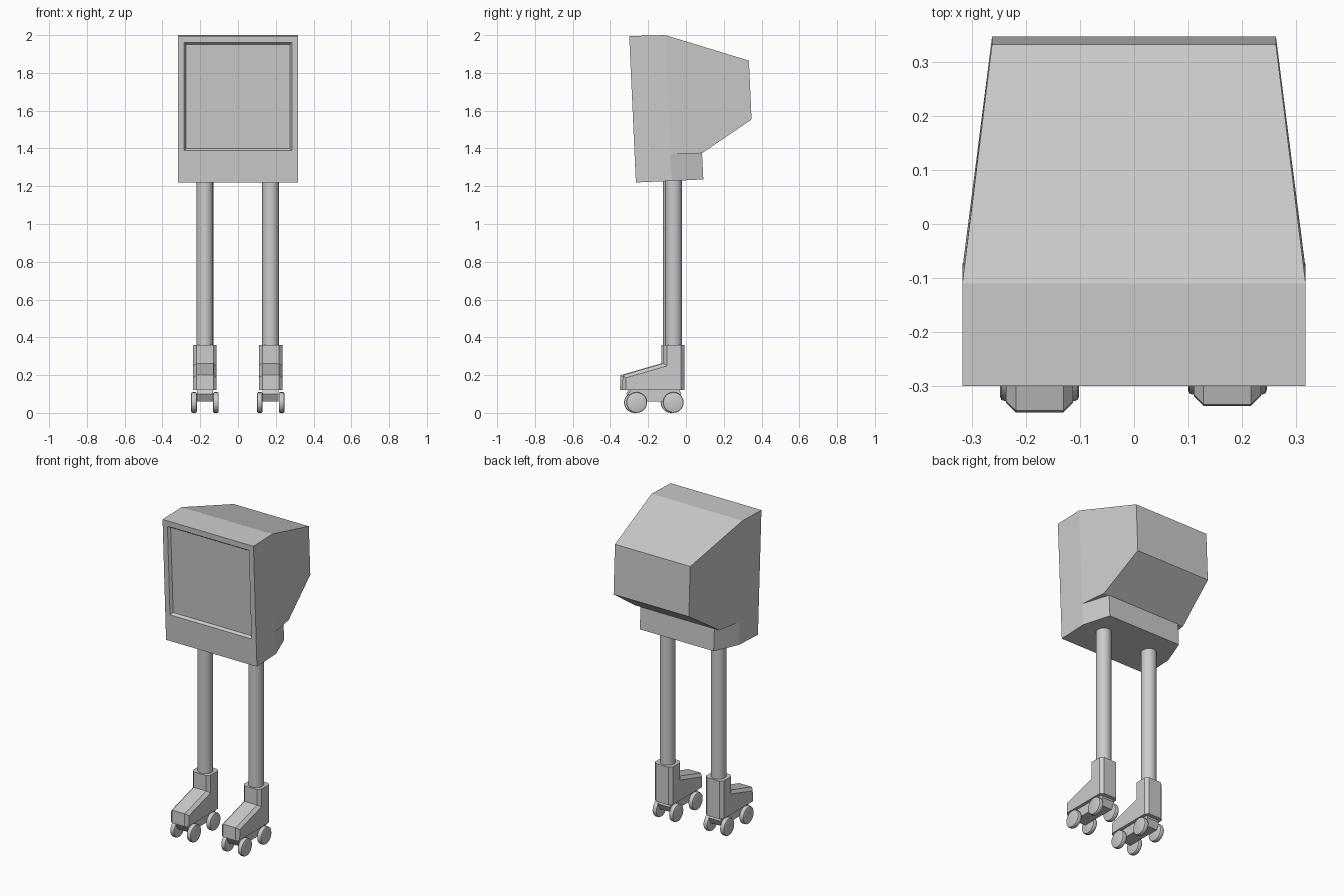
import bpy, bmesh, math
from mathutils import Vector

if "Cube" in bpy.data.objects:
    bpy.data.objects.remove(bpy.data.objects["Cube"])

grey = bpy.data.materials.new("plain grey")
grey.diffuse_color = (0.6, 0.6, 0.6, 1)
grey.use_nodes = True
grey.node_tree.nodes["Principled BSDF"].inputs["Base Color"].default_value = grey.diffuse_color


def finish(bm, name, smooth=False):
    bmesh.ops.recalc_face_normals(bm, faces=bm.faces)
    me = bpy.data.meshes.new(name)
    bm.to_mesh(me)
    bm.free()
    ob = bpy.data.objects.new(name, me)
    bpy.context.collection.objects.link(ob)
    me.materials.append(grey)
    if smooth:
        bpy.ops.object.select_all(action='DESELECT')
        ob.select_set(True)
        bpy.context.view_layer.objects.active = ob
        bpy.ops.object.shade_smooth_by_angle(angle=math.radians(35))
    return ob


def prism(bm, profile, x, half):
    """Extrude a (y, z) profile across x."""
    a = [bm.verts.new((x - half, y, z)) for y, z in profile]
    b = [bm.verts.new((x + half, y, z)) for y, z in profile]
    bm.faces.new(a)
    bm.faces.new(b[::-1])
    n = len(profile)
    for i in range(n):
        bm.faces.new((a[i], b[i], b[(i + 1) % n], a[(i + 1) % n]))


# Television cabinet: half outline points (half width, y, z), mirrored in x
P = {
    "front_top": (0.318, -0.30, 1.995), "front_low": (0.318, -0.265, 1.22),
    "mid_top": (0.318, -0.11, 2.0), "mid_neck": (0.318, -0.083, 1.37),
    "mid_low": (0.318, -0.075, 1.228),
    "back_top": (0.263, 0.333, 1.865), "back_low": (0.263, 0.347, 1.553),
    "neck": (0.295, 0.085, 1.375),
    "base_top": (0.258, 0.085, 1.375), "base_low": (0.258, 0.092, 1.236),
}
bm = bmesh.new()
R = {k: bm.verts.new(p) for k, p in P.items()}
L = {k: bm.verts.new((-p[0], p[1], p[2])) for k, p in P.items()}
sides = [("front_top", "front_low", "mid_low", "mid_neck", "mid_top"),
         ("mid_top", "mid_neck", "neck", "back_low", "back_top"),
         ("mid_neck", "mid_low", "base_low", "base_top"),
         ("mid_neck", "base_top", "neck")]
for s in sides:
    bm.faces.new([R[k] for k in s])
    bm.faces.new([L[k] for k in reversed(s)])
strips = [("front_top", "mid_top"), ("mid_top", "back_top"),
          ("back_top", "back_low"), ("base_top", "base_low"),
          ("base_low", "mid_low"), ("mid_low", "front_low")]
for a, b in strips:
    bm.faces.new((L[a], R[a], R[b], L[b]))
bm.faces.new((L["back_low"], R["back_low"], R["neck"], R["base_top"],
              L["base_top"], L["neck"]))

# Front panel: a frame around the screen opening, then the sunken screen
top, low = Vector(P["front_top"]), Vector(P["front_low"])


def screen_ring(half, z_low, z_top, depth):
    ring = []
    for x, z in ((-half, z_low), (half, z_low), (half, z_top), (-half, z_top)):
        y = low.y + (top.y - low.y) * (z - low.z) / (top.z - low.z) + depth
        ring.append(bm.verts.new((x, y, z)))
    return ring


rings = [[L["front_low"], R["front_low"], R["front_top"], L["front_top"]],
         screen_ring(0.285, 1.39, 1.96, 0),
         screen_ring(0.274, 1.401, 1.949, 0.016)]
for outer, inner in zip(rings, rings[1:]):
    for i in range(4):
        j = (i + 1) % 4
        bm.faces.new((outer[i], outer[j], inner[j], inner[i]))
bm.faces.new(rings[-1])
finish(bm, "television_cabinet")


def cylinder(name, radius, length, centre, along_x=False, sides=16, bevel=0):
    bm = bmesh.new()
    bmesh.ops.create_cone(bm, cap_ends=True, segments=sides, radius1=radius,
                          radius2=radius, depth=length)
    if bevel:
        rims = [e for e in bm.edges if abs(e.verts[0].co.z - e.verts[1].co.z) < 1e-5]
        bmesh.ops.bevel(bm, geom=rims, offset=bevel, segments=2, profile=0.5,
                        affect='EDGES')
    for v in bm.verts:
        x, y, z = v.co
        v.co = Vector(centre) + (Vector((z, x, y)) if along_x else Vector((x, y, z)))
    return finish(bm, name, True)


BOOT = [(-0.015, 0.12), (-0.015, 0.36), (-0.125, 0.36), (-0.125, 0.262),
        (-0.34, 0.2), (-0.343, 0.12)]
TRUCK = [(-0.04, 0.122), (-0.03, 0.1), (-0.05, 0.06), (-0.285, 0.06),
         (-0.31, 0.1), (-0.30, 0.122)]

# Legs and roller skates; the left one stands slightly further forward
for side, x, dy in (("left", -0.175, -0.006), ("right", 0.173, 0.006)):
    cylinder(side + "_leg", 0.045, 0.90, (x, -0.071 + dy, 0.79))

    # Boot with chamfered side edges and toe
    bm = bmesh.new()
    prism(bm, [(y + dy, z) for y, z in BOOT], x, 0.062)
    bmesh.ops.recalc_face_normals(bm, faces=bm.faces)
    rim = [e for e in bm.edges
           if abs(e.verts[0].co.x - e.verts[1].co.x) < 1e-5
           and min(v.co.z for v in e.verts) < 0.359
           and max(v.co.z for v in e.verts) > 0.121]
    bmesh.ops.bevel(bm, geom=rim, offset=0.018, segments=1, affect='EDGES')
    finish(bm, side + "_boot")

    # Wheel carrier
    bm = bmesh.new()
    prism(bm, [(y + dy, z) for y, z in TRUCK], x, 0.042)
    finish(bm, side + "_wheel_carrier")

    # Four wheels
    for end, y in (("front", -0.267), ("rear", -0.073)):
        for place, dx in (("a", -0.058), ("b", 0.058)):
            cylinder(f"{side}_{end}_wheel_{place}", 0.055, 0.03,
                     (x + dx, y + dy, 0.055), True, 20, 0.008)
